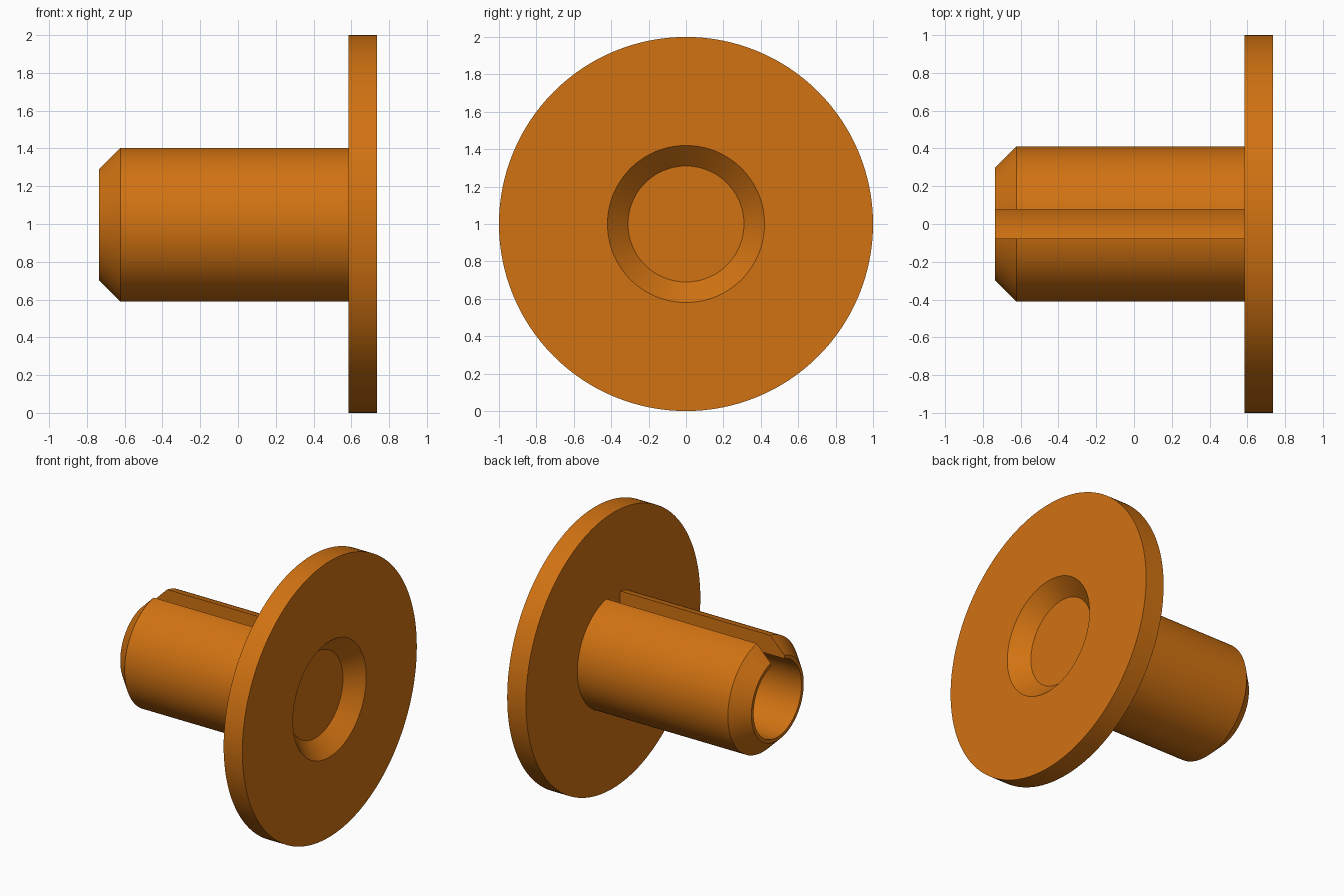
import bpy, bmesh, math
from mathutils import Matrix, Vector

if "Cube" in bpy.data.objects:
    bpy.data.objects.remove(bpy.data.objects["Cube"])

SEGMENTS = 128

orange = bpy.data.materials.new("orange")
orange.diffuse_color = (0.64, 0.17, 0.006, 1)
orange.use_nodes = True
orange.node_tree.nodes["Principled BSDF"].inputs["Base Color"].default_value = orange.diffuse_color


def lathe(name, profile):
    """Revolve (x, radius) points around the x axis at z = 1."""
    bm = bmesh.new()
    verts = [bm.verts.new((x, 0, r)) for x, r in profile]
    edges = [bm.edges.new(pair) for pair in zip(verts, verts[1:])]
    bmesh.ops.spin(bm, geom=verts + edges, cent=(0, 0, 0), axis=(1, 0, 0),
                   angle=math.tau, steps=SEGMENTS, use_duplicate=False)
    bmesh.ops.remove_doubles(bm, verts=bm.verts, dist=1e-5)
    bmesh.ops.recalc_face_normals(bm, faces=bm.faces)
    bmesh.ops.translate(bm, verts=bm.verts, vec=(0, 0, 1))
    mesh = bpy.data.meshes.new(name)
    bm.to_mesh(mesh)
    bm.free()
    mesh.materials.append(orange)
    obj = bpy.data.objects.new(name, mesh)
    bpy.context.collection.objects.link(obj)
    return obj


# Flanged sleeve: blind bore, chamfered tip, thin flange, countersunk face
sleeve = lathe("flanged_sleeve", [
    (0.585, 0), (0.585, 0.275), (-0.735, 0.275),     # bore
    (-0.735, 0.30), (-0.623, 0.41), (0.585, 0.41),   # tip and barrel
    (0.585, 1.0), (0.735, 1.0),                      # flange
    (0.735, 0.42), (0.625, 0.31), (0.625, 0),        # countersink
])

# Slot along the top of the barrel, open into the bore
bm = bmesh.new()
bmesh.ops.create_cube(bm, size=1, matrix=Matrix.LocRotScale(
    Vector((-0.1575, 0, 1.3)), None, Vector((1.485, 0.154, 0.5))))
mesh = bpy.data.meshes.new("slot_cutter")
bm.to_mesh(mesh)
bm.free()
mesh.materials.append(orange)
cutter = bpy.data.objects.new("slot_cutter", mesh)
bpy.context.collection.objects.link(cutter)

cut = sleeve.modifiers.new("slot", 'BOOLEAN')
cut.operation = 'DIFFERENCE'
cut.solver = 'EXACT'
cut.object = cutter
bpy.context.view_layer.objects.active = sleeve
sleeve.select_set(True)
bpy.ops.object.modifier_apply(modifier=cut.name)
bpy.data.objects.remove(cutter)

bpy.ops.object.shade_smooth_by_angle(angle=math.radians(30))
